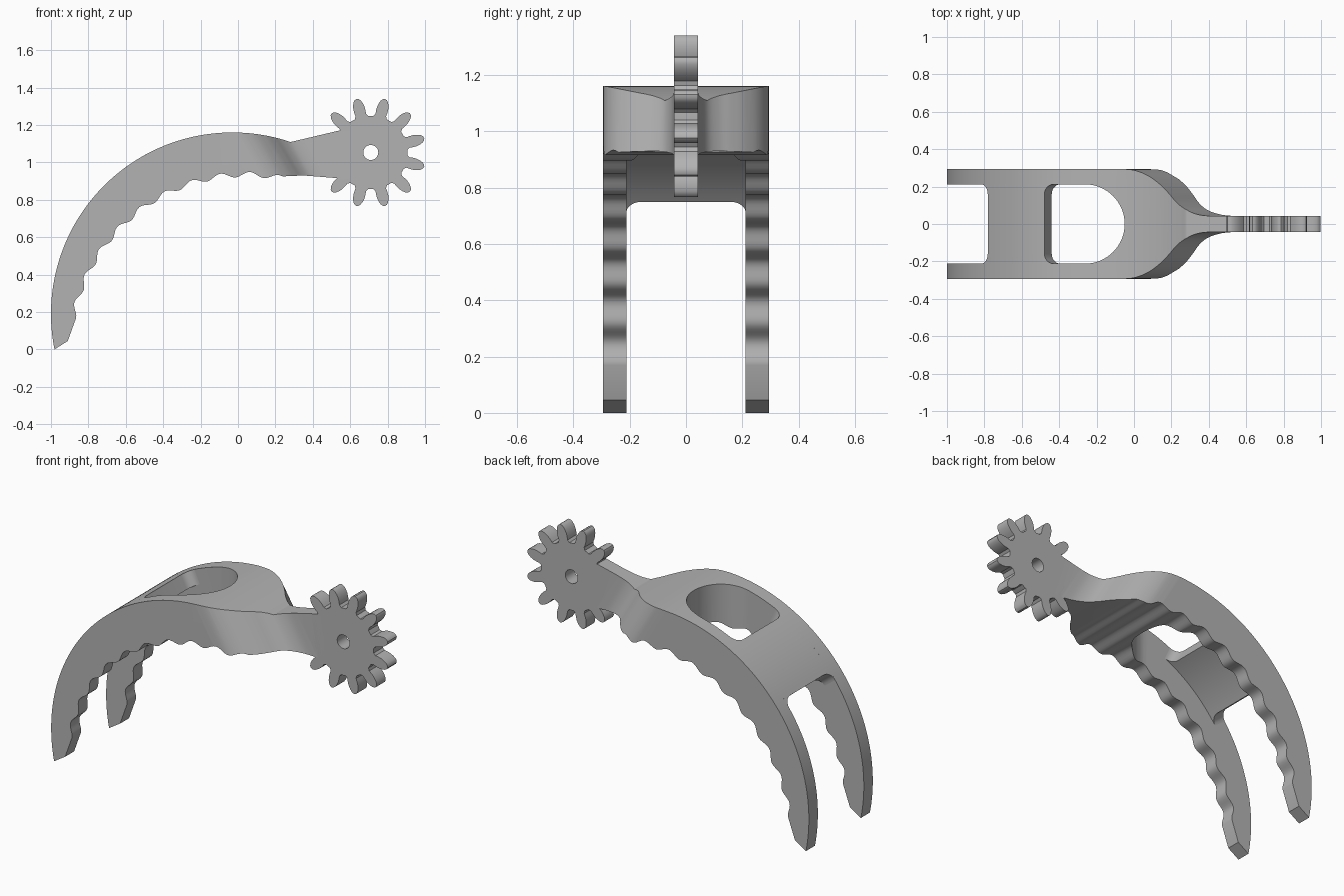
import bpy
import bmesh
from math import sin, cos, pi, radians, sqrt

cube = bpy.data.objects.get("Cube")
if cube:
    bpy.data.objects.remove(cube, do_unlink=True)

# One grey material
grey = bpy.data.materials.new("plain grey")
grey.use_nodes = True
colour = (0.45, 0.45, 0.45, 1)
grey.diffuse_color = colour
grey.node_tree.nodes["Principled BSDF"].inputs["Base Color"].default_value = colour

CX, CZ, R = -0.03, 0.19, 0.97   # centre and radius of the outer arc
HALF, INNER, THIN = 0.295, 0.212, 0.042


def loft(name, rings):
    """Join matching closed rings and cap both ends."""
    bm = bmesh.new()
    loops = [[bm.verts.new(p) for p in ring] for ring in rings]
    n = len(loops[0])
    for a, b in zip(loops, loops[1:]):
        for i in range(n):
            j = (i + 1) % n
            bm.faces.new((a[i], a[j], b[j], b[i]))
    bm.faces.new(loops[0][::-1])
    bm.faces.new(loops[-1])
    bmesh.ops.recalc_face_normals(bm, faces=bm.faces)
    mesh = bpy.data.meshes.new(name)
    bm.to_mesh(mesh)
    bm.free()
    obj = bpy.data.objects.new(name, mesh)
    bpy.context.collection.objects.link(obj)
    mesh.materials.append(grey)
    return obj


def side_prism(name, pts, half):
    return loft(name, [[(x, y, z) for x, z in pts] for y in (-half, half)])


def plan_prism(name, pts, shear=0.0):
    return loft(name, [[(x + (1.13 - z) * shear, y, z) for x, y in pts]
                       for z in (-0.2, 1.5)])


def boolean(obj, cutter, operation):
    mod = obj.modifiers.new("cut", "BOOLEAN")
    mod.object, mod.operation, mod.solver = cutter, operation, "EXACT"
    bpy.context.view_layer.objects.active = obj
    bpy.ops.object.modifier_apply(modifier=mod.name)
    bpy.data.objects.remove(cutter, do_unlink=True)


def smooth(obj):
    bpy.ops.object.select_all(action="DESELECT")
    obj.select_set(True)
    bpy.context.view_layer.objects.active = obj
    bpy.ops.object.shade_smooth_by_angle(angle=radians(32))


def polar(r, deg, cx=CX, cz=CZ):
    """Point at an angle measured upward from -x."""
    return cx - r * cos(radians(deg)), cz + r * sin(radians(deg))


# Curved body: smooth outer arc, neck, scalloped inner edge
profile = [polar(R, -11.3 + 120 * i / 72) for i in range(73)]
profile += [(0.54, 1.17), (0.62, 1.17), (0.62, 0.915), (0.54, 0.915),
            (0.35, 0.93), (0.24, 0.925)]
steps = 112
for i in range(steps + 1):
    deg = 100.8 - 90.2 * i / steps
    r = 0.935 - 0.014 * cos(2 * pi * (deg - 10.6) / 9.5)
    profile.append(polar(r, deg, 0.04, 0))
profile.append((-0.91, 0.045))
body = side_prism("curved_fork_body", profile, HALF)

# Narrow the body into the neck with a slanted flare
ctrl = [(-0.06, HALF), (0.02, 0.287), (0.09, 0.258), (0.15, 0.21), (0.19, 0.163),
        (0.225, 0.115), (0.27, 0.075), (0.34, 0.05), (0.42, THIN)]


def spline(p, sub=5):
    """Smooth curve through the points."""
    out = []
    for i in range(len(p) - 1):
        a, b, c, d = p[max(i - 1, 0)], p[i], p[i + 1], p[min(i + 2, len(p) - 1)]
        for k in range(sub):
            t = k / sub
            out.append(tuple(0.5 * (2 * b[n] + (c[n] - a[n]) * t
                                    + (2 * a[n] - 5 * b[n] + 4 * c[n] - d[n]) * t * t
                                    + (3 * b[n] - a[n] - 3 * c[n] + d[n]) * t ** 3)
                             for n in (0, 1)))
    return out + [p[-1]]


flare = [(-3, HALF + 0.01), (-0.1, HALF + 0.01)] + spline(ctrl) + [(2, THIN)]
flare += [(x, -y) for x, y in reversed(flare)]
boolean(body, plan_prism("flare_cutter", flare, 0.6), "INTERSECT")

# Open the space between the two legs, rounded at the neck end
slot = [(-1.5, -INNER)]
for i in range(33):
    a = -pi / 2 + pi * i / 32
    slot.append((-0.05 - INNER + INNER * cos(a), INNER * sin(a)))
slot.append((-1.5, INNER))
boolean(body, plan_prism("slot_cutter", slot), "DIFFERENCE")
smooth(body)

# Thin curved bridge joining the legs, with filleted corners
fillet = 0.055
ys = [INNER + 0.001] + [INNER - fillet * (1 - cos(pi / 2 * k / 8)) for k in range(9)]
ys = ys + [-y for y in reversed(ys)]
rings = []
for y in ys:
    t = max(0, min(fillet, abs(y) - INNER + fillet))
    grow = (fillet - sqrt(fillet ** 2 - t ** 2)) / R * 180 / pi
    lo, hi = 39.2 - grow, 62.4 + grow
    arc = [lo + (hi - lo) * i / 16 for i in range(17)]
    pts = [polar(R, d) for d in arc] + [polar(R - 0.085, d) for d in reversed(arc)]
    rings.append([(x, y, z) for x, z in pts])
smooth(loft("bridge", rings))

# Gear: ten teeth, with the neck in place of two more
GX, GZ = 0.71, 1.053
tooth = [(0.207, 0.029), (0.225, 0.031), (0.245, 0.031), (0.265, 0.027),
         (0.282, 0.02), (0.292, 0.011)]
half_tooth = [(r, -w) for r, w in tooth]
outline = half_tooth + [(0.296, 0)] + [(r, w) for r, w in reversed(tooth)]
gear_pts = []
for k in range(12):
    a = radians(15 + 30 * k)
    if k in (5, 6):
        shape = [(0.197, -0.03), (0.2, 0), (0.197, 0.03)]
    else:
        shape = outline
    for r, w in shape:
        gear_pts.append((GX + r * cos(a) - w * sin(a), GZ + r * sin(a) + w * cos(a)))
    for off in (11, 15, 19):
        b = a + radians(off)
        gear_pts.append((GX + 0.196 * cos(b), GZ + 0.196 * sin(b)))
gear = side_prism("gear", gear_pts, THIN)
hole = [(GX + 0.04 * cos(2 * pi * i / 32), GZ + 0.04 * sin(2 * pi * i / 32))
        for i in range(32)]
boolean(gear, side_prism("axle_hole_cutter", hole, 0.2), "DIFFERENCE")
smooth(gear)
